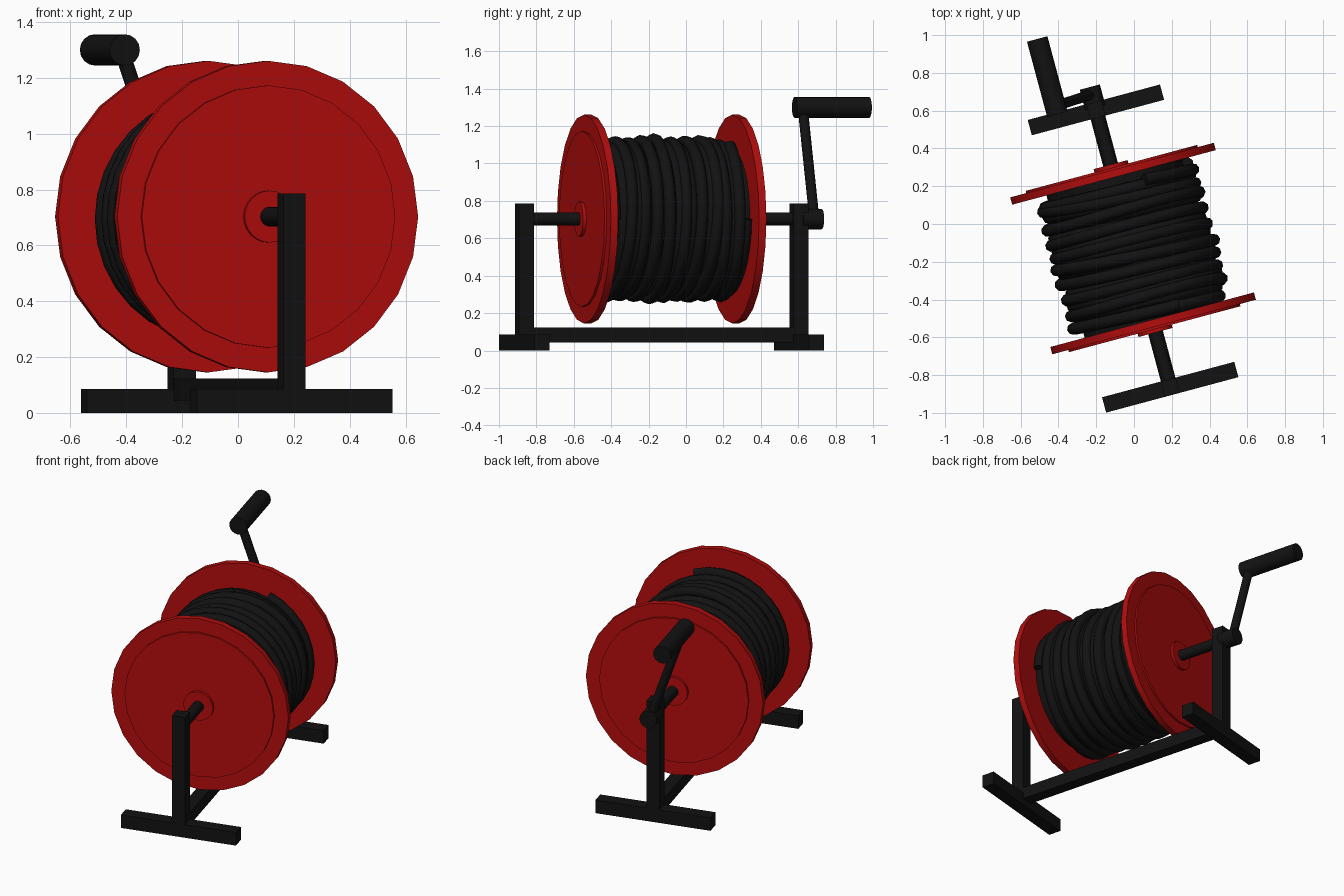
import bpy, math, random
from mathutils import Matrix, Vector

if "Cube" in bpy.data.objects:
    bpy.data.objects.remove(bpy.data.objects["Cube"])

random.seed(4)
# Whole reel is turned 15 degrees; local y runs along the axle
M = Matrix.Translation((-0.005, -0.13, 0)) @ Matrix.Rotation(math.radians(15), 4, 'Z')
AXLE_Z = 0.703


def material(name, color):
    m = bpy.data.materials.new(name)
    m.diffuse_color = color
    m.use_nodes = True
    m.node_tree.nodes["Principled BSDF"].inputs["Base Color"].default_value = m.diffuse_color
    return m


RED = material("red_paint", (0.45, 0.004, 0.004, 1))
BLACK = material("black", (0.006, 0.006, 0.006, 1))


def box(name, center, size):
    bpy.ops.mesh.primitive_cube_add(size=1)
    o = bpy.context.object
    o.name = name
    o.matrix_world = M @ Matrix.Translation(center) @ Matrix.Diagonal((*size, 1))
    o.data.materials.append(BLACK)
    return o


def rod(name, a, b, r, mat=BLACK, n=16):
    a, b = Vector(a), Vector(b)
    d = b - a
    bpy.ops.mesh.primitive_cylinder_add(vertices=n, radius=r, depth=d.length)
    o = bpy.context.object
    o.name = name
    # keep a vertex pointing straight up on axle-aligned discs
    if abs(d.x) + abs(d.z) < 1e-6:
        rot = Matrix.Rotation(math.radians(90), 4, 'X')
    else:
        rot = d.to_track_quat('Z', 'Y').to_matrix().to_4x4()
    o.matrix_world = M @ Matrix.Translation((a + b) / 2) @ rot
    o.data.materials.append(mat)
    bpy.ops.object.shade_smooth_by_angle(angle=math.radians(30))
    return o


def disc(name, y0, y1, r, mat, n=24):
    return rod(name, (0, y0, AXLE_Z), (0, y1, AXLE_Z), r, mat, n)


def cable(name, turns, y_half, radius, thick, wobble, phase):
    # wound cable as a bevelled helix with slight irregularity
    steps = 32
    jitter = [(random.uniform(-0.012, 0.012), random.uniform(-wobble, wobble),
               random.uniform(0, 6.28)) for _ in range(turns + 2)]
    cu = bpy.data.curves.new(name, 'CURVE')
    cu.dimensions = '3D'
    cu.bevel_depth = thick
    cu.bevel_resolution = 2
    cu.use_fill_caps = True
    sp = cu.splines.new('POLY')
    count = turns * steps + 1
    sp.points.add(count - 1)
    for i in range(count):
        f = i / steps
        k, w = int(f), f % 1
        dr, dy = (jitter[k][j] * (1 - w) + jitter[k + 1][j] * w for j in (0, 1))
        ang = 2 * math.pi * f + phase
        y = -y_half + 2 * y_half * f / turns + dy * math.sin(ang + 1)
        y = max(-y_half, min(y_half, y))
        r = radius + dr
        sp.points[i].co = (r * math.cos(ang), y, AXLE_Z + r * math.sin(ang), 1)
    o = bpy.data.objects.new(name, cu)
    bpy.context.collection.objects.link(o)
    o.matrix_world = M
    cu.materials.append(BLACK)
    bpy.ops.object.select_all(action='DESELECT')
    o.select_set(True)
    bpy.context.view_layer.objects.active = o
    bpy.ops.object.convert(target='MESH')
    bpy.ops.object.shade_smooth_by_angle(angle=math.radians(50))


# Stand: two feet, two posts and the connecting bar; flanges at each end
for side, s in (("front", -1), ("back", 1)):
    box(side + "_foot", (0, s * 0.76, 0.0425), (0.725, 0.084, 0.085))
    box(side + "_post", (0, s * 0.76, 0.395), (0.083, 0.083, 0.78))
    disc(side + "_flange", s * 0.39, s * 0.43, 0.558, RED)
    disc(side + "_flange_raised_disc", s * 0.42, s * 0.442, 0.47, RED)
    disc(side + "_hub", s * 0.43, s * 0.46, 0.093, RED)
box("base_bar", (0, 0, 0.084), (0.08, 1.5, 0.08))

# Axle and drum
disc("axle", -0.77, 0.80, 0.035, BLACK, 16)
disc("drum", -0.39, 0.39, 0.37, BLACK, 32)

# Wound cable: a lower layer and a looser top layer
cable("cable_lower_layer", 12, 0.36, 0.385, 0.033, 0.01, 0.0)
cable("cable_top_layer", 9, 0.35, 0.417, 0.032, 0.03, 1.2)

# Crank
disc("crank_boss", 0.77, 0.885, 0.055, BLACK, 16)
rod("crank_arm", (0, 0.845, AXLE_Z), (-0.203, 0.835, 1.3), 0.027)
rod("crank_handle", (-0.203, 0.79, 1.3), (-0.203, 1.203, 1.3), 0.056)
